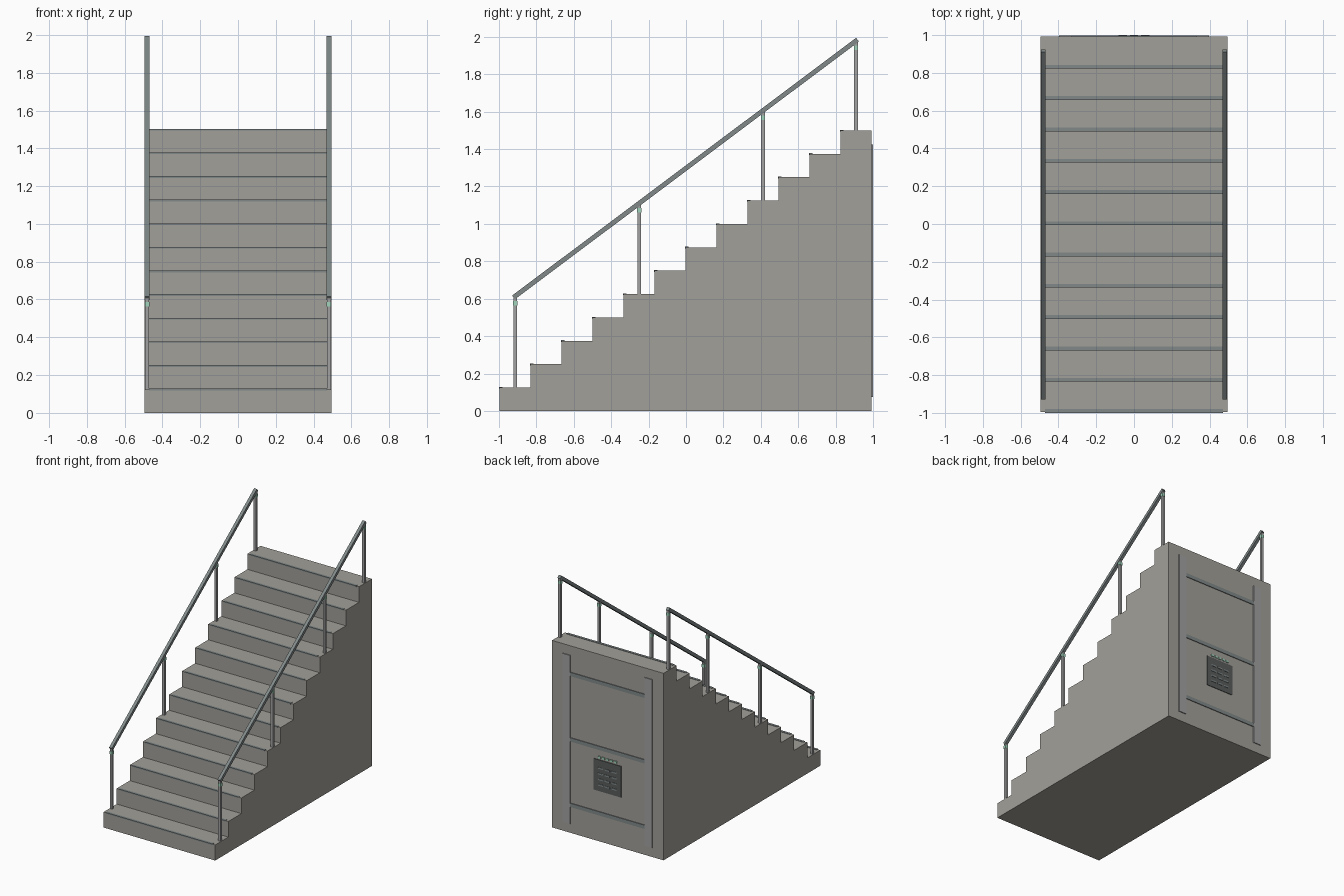
import bpy
from mathutils import Vector

if "Cube" in bpy.data.objects:
    bpy.data.objects.remove(bpy.data.objects["Cube"])


def material(name, rgb):
    m = bpy.data.materials.new(name)
    m.diffuse_color = (*rgb, 1)
    m.use_nodes = True
    m.node_tree.nodes["Principled BSDF"].inputs["Base Color"].default_value = m.diffuse_color
    return m


STONE = material("stone", (0.36, 0.35, 0.32))
STEEL = material("steel", (0.22, 0.25, 0.25))
PALE = material("pale_steel", (0.36, 0.36, 0.36))
DARK = material("dark_steel", (0.10, 0.11, 0.11))
GREEN = material("green", (0.35, 0.65, 0.5))


def box(name, x, y, z, mat):
    """Box from (min, max) ranges on each axis."""
    lo, hi = Vector((x[0], y[0], z[0])), Vector((x[1], y[1], z[1]))
    bpy.ops.mesh.primitive_cube_add(size=1, location=(lo + hi) / 2)
    ob = bpy.context.object
    ob.name = name
    ob.scale = hi - lo
    bpy.ops.object.transform_apply(location=False, rotation=False, scale=True)
    ob.data.materials.append(mat)
    return ob


def around(c, half):
    return (c - half, c + half)


N, FRONT, BACK, RISE = 12, -0.996, 0.992, 0.125
RUN = (BACK - FRONT) / N

# Solid steps reaching the floor, each with a nosing strip
for i in range(N):
    y, top = FRONT + i * RUN, (i + 1) * RISE
    box(f"step_{i + 1}", (-0.495, 0.495), (y, y + RUN), (0, top), STONE)
    box(f"nosing_{i + 1}", (-0.472, 0.472), (y - 0.004, y + 0.016),
        (top - 0.006, top + 0.003), STEEL)

# Handrails on posts, both sides
start, end = Vector((0, -0.922, 0.607)), Vector((0, 0.917, 1.985))
slope = (end.z - start.z) / (end.y - start.y)
for side, sx in (("left", -1), ("right", 1)):
    x = sx * 0.481
    for i in (0, 4, 8, 11):
        y = FRONT + (i + 0.5) * RUN
        top = start.z + (y - start.y) * slope
        box(f"{side}_post_{i + 1}", around(x, 0.010), around(y, 0.010),
            ((i + 1) * RISE, top), PALE)
        box(f"{side}_post_clip_{i + 1}", around(x, 0.012), around(y, 0.0115),
            around(top - 0.038, 0.012), GREEN)
    d = end - start
    rail = box(f"{side}_handrail", around(0, 0.0125), around(0, d.length / 2),
               around(0, 0.0125), STEEL)
    rail.location = (start + end) / 2 + Vector((x, 0, 0))
    rail.rotation_mode = 'QUATERNION'
    rail.rotation_quaternion = Vector((0, 1, 0)).rotation_difference(d)

    # Back frame upright
    box(f"{side}_back_upright", around(sx * 0.363, 0.034), (BACK - 0.005, 0.999),
        (0.075, 1.425), PALE)

# Back cross bars
for k, z in enumerate((0.225, 0.75, 1.275)):
    box(f"back_cross_bar_{k + 1}", (-0.33, 0.33), (BACK - 0.005, 0.998),
        around(z, 0.015), STEEL)

# Back service panel with slots and indicator row
box("back_panel", (-0.122, 0.122), (BACK - 0.005, 0.997), (0.405, 0.655), DARK)
for r in range(4):
    for c in range(3):
        box(f"panel_slot_{r + 1}_{c + 1}", around((c - 1) * 0.06, 0.022),
            (0.995, 1.0), around(0.455 + r * 0.045, 0.006), STEEL)
for k in range(5):
    box(f"panel_light_{k + 1}", around((k - 2) * 0.035, 0.011),
        (BACK - 0.005, 0.999), around(0.676, 0.008), GREEN)
